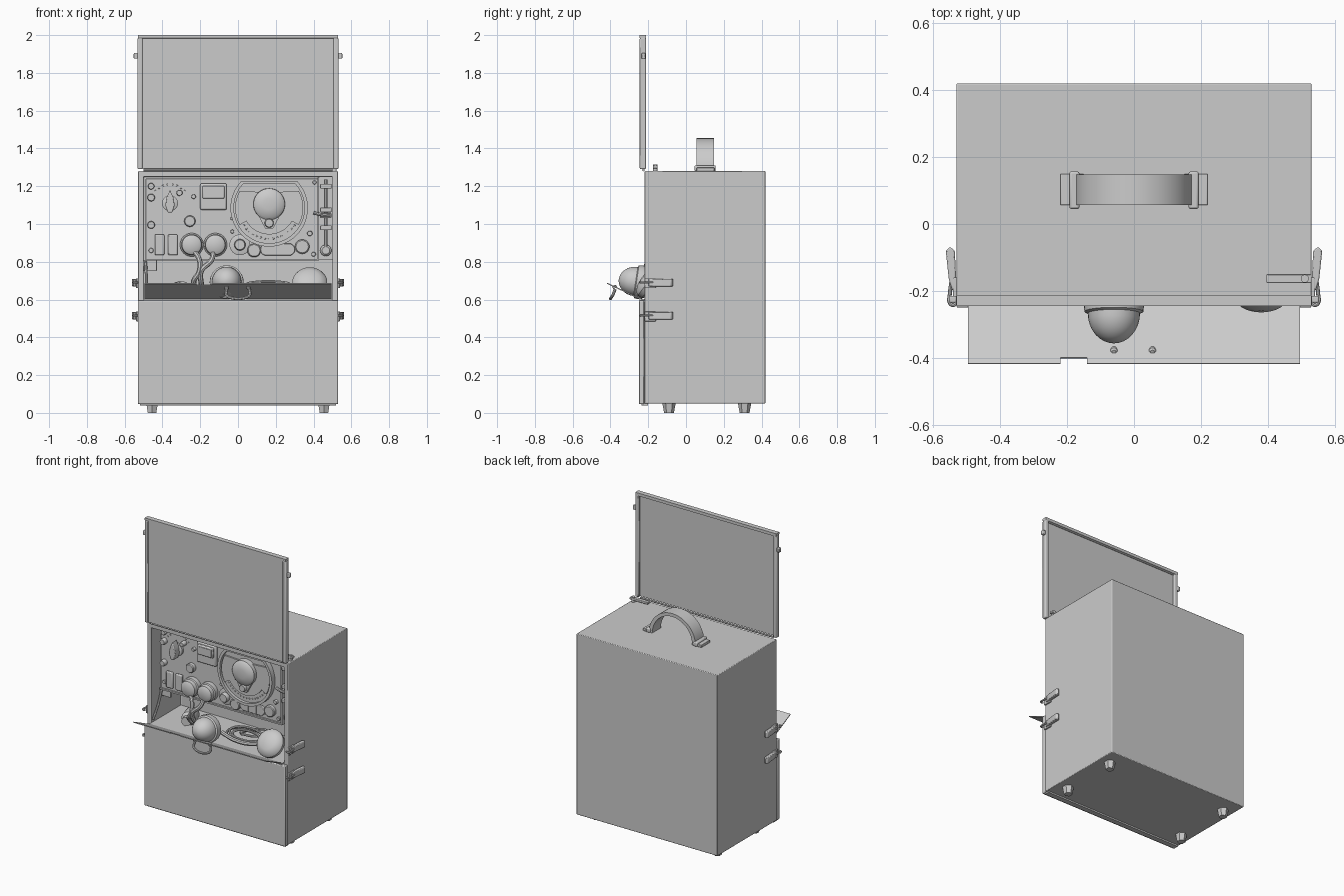
import bpy, bmesh, math
from mathutils import Vector

if "Cube" in bpy.data.objects:
    bpy.data.objects.remove(bpy.data.objects["Cube"])

FACE = -0.13          # y of the control panel face
FRONT = (0, -1, 0)

def finish(name, bm, bevel=0):
    bmesh.ops.recalc_face_normals(bm, faces=bm.faces)
    me = bpy.data.meshes.new(name)
    bm.to_mesh(me)
    bm.free()
    ob = bpy.data.objects.new(name, me)
    bpy.context.collection.objects.link(ob)
    if bevel:
        m = ob.modifiers.new("bevel", 'BEVEL')
        m.width, m.segments, m.limit_method = bevel, 2, 'ANGLE'
    return ob

def box(name, x0, x1, y0, y1, z0, z1, bevel=0):
    bm = bmesh.new()
    bmesh.ops.create_cube(bm, size=1)
    for v in bm.verts:
        v.co = ((x0 + x1) / 2 + v.co.x * (x1 - x0), (y0 + y1) / 2 + v.co.y * (y1 - y0),
                (z0 + z1) / 2 + v.co.z * (z1 - z0))
    return finish(name, bm, bevel)

def prism(name, pts, a, b, axis='y', bevel=0):
    """Extrude a 2D outline from a to b along the axis."""
    put = {'x': lambda p, t: (t, p[0], p[1]), 'y': lambda p, t: (p[0], t, p[1]),
           'z': lambda p, t: (p[0], p[1], t)}[axis]
    bm = bmesh.new()
    lo = [bm.verts.new(put(p, a)) for p in pts]
    hi = [bm.verts.new(put(p, b)) for p in pts]
    bm.faces.new(lo)
    bm.faces.new(hi[::-1])
    for i in range(len(pts)):
        j = (i + 1) % len(pts)
        bm.faces.new((lo[i], lo[j], hi[j], hi[i]))
    return finish(name, bm, bevel)

def lathe(name, loc, profile, axis=FRONT, n=32):
    """Revolve (radius, height) points around the axis at loc, with end caps."""
    q = Vector(axis).to_track_quat('Z', 'Y')
    bm = bmesh.new()
    rings = []
    for r, h in profile:
        rings.append([bm.verts.new(Vector(loc) + q @ Vector((r * math.cos(t), r * math.sin(t), h)))
                      for t in (2 * math.pi * k / n for k in range(n))])
    for p, s in zip(rings, rings[1:]):
        for k in range(n):
            bm.faces.new((p[k], p[(k + 1) % n], s[(k + 1) % n], s[k]))
    bm.faces.new(rings[0])
    bm.faces.new(rings[-1])
    return finish(name, bm)

def knob(name, x, z, r, h, y=FACE):
    return lathe(name, (x, y, z), [(r, 0), (r, h * .8), (r * .85, h)])

def tube(name, pts, r, cyclic=False):
    cu = bpy.data.curves.new(name, 'CURVE')
    cu.dimensions, cu.bevel_depth, cu.bevel_resolution = '3D', r, 2
    cu.use_fill_caps = True
    cu.resolution_u = 6
    sp = cu.splines.new('BEZIER')
    sp.bezier_points.add(len(pts) - 1)
    for b, p in zip(sp.bezier_points, pts):
        b.co = p
        b.handle_left_type = b.handle_right_type = 'AUTO'
    sp.use_cyclic_u = cyclic
    tmp = bpy.data.objects.new(name + "_path", cu)
    me = bpy.data.meshes.new_from_object(tmp)
    bpy.data.objects.remove(tmp)
    ob = bpy.data.objects.new(name, me)
    bpy.context.collection.objects.link(ob)
    return ob

def arc(cx, cz, r, a0, a1, n=24):
    return [(cx + r * math.cos(math.radians(a0 + (a1 - a0) * k / n)),
             cz + r * math.sin(math.radians(a0 + (a1 - a0) * k / n))) for k in range(n + 1)]

# Case: one box with the front face inset and pushed in to make the compartment
bm = bmesh.new()
bmesh.ops.create_cube(bm, size=1)
for v in bm.verts:
    v.co = (v.co.x * 1.06, .1 + v.co.y * .64, .665 + v.co.z * 1.23)
front = min(bm.faces, key=lambda f: f.calc_center_median().y)
bmesh.ops.inset_region(bm, faces=[front], thickness=.02)
for v in front.verts:
    v.co.x = math.copysign(.5, v.co.x)
    v.co.z = 1.25 if v.co.z > .6 else .6
new = bmesh.ops.extrude_discrete_faces(bm, faces=[front])["faces"][0]
for v in new.verts:
    v.co.y = .1
finish("case_body", bm, .004)
box("lower_front_cover", -.53, .53, -.25, -.221, .047, .595, .005)
box("lower_cover_lip", -.52, .52, -.235, -.2, .04, .052)

# Open lid standing above the case: plate with raised rim
box("lid_plate", -.525, .525, -.24, -.228, 1.295, 1.99)
for s in (-1, 1):
    box("lid_side_rim", *sorted((s * .505, s * .532)), -.245, -.212, 1.29, 1.985, .006)
    box("lid_catch", *sorted((s * .53, s * .552)), -.235, -.215, 1.875, 1.905, .004)
prism("lid_top_rim", [(-.245, 1.985), (-.245, 2), (-.212, 2), (-.212, 1.98), (-.225, 1.975)], -.53, .53, 'x')
tube("lid_hinge", [(-.5, -.226, 1.286), (.5, -.226, 1.286)], .007)
box("lid_stay", .395, .53, -.176, -.15, 1.294, 1.31, .003)
lathe("lid_stay_pivot", (.51, -.163, 1.28), [(.012, 0), (.012, .035)], (0, 0, 1), 16)

# Feet
for x in (-.455, .455):
    for y in (-.09, .31):
        f = lathe("foot", (0, 0, 0), [(.026, 0), (.035, .05)], (0, 0, 1), 6)
        f.rotation_euler.z = math.pi / 2
        f.location = (x, y, 0)

# Carrying handle on top: arched strap with flat ends and brackets
def arch(a, h):
    return [(a * math.cos(math.pi * k / 24), 1.282 + h * math.sin(math.pi * k / 24)) for k in range(25)]
prism("handle_strap", arch(.175, .172) + arch(.15, .15)[::-1], .056, .148)
for s in (-1, 1):
    box("handle_end", *sorted((s * .15, s * .22)), .056, .15, 1.28, 1.298, .003)
    box("handle_bracket", *sorted((s * .163, s * .193)), .045, .157, 1.28, 1.31, .006)

# Side latches, two per side
for s in (-1, 1):
    for z in (.69, .515):
        prism("latch_lever", [(s * .53, -.19), (s * .542, -.2), (s * .553, -.165), (s * .562, -.08),
                              (s * .55, -.068), (s * .535, -.08)], z - .02, z + .02, 'z', .004)
        box("latch_base", *sorted((s * .528, s * .54)), -.22, -.16, z - .03, z + .022, .003)
        tube("latch_hook", [(s * .545, -.17, z), (s * .55, -.21, z), (s * .55, -.235, z),
                            (s * .54, -.242, z), (s * .53, -.235, z)], .006)

# Control panel and the narrow side bay with its rod
box("panel_chassis", -.49, .425, FACE, .1, .81, 1.24, .004)
box("panel_frame_bottom", -.49, .43, FACE - .012, FACE + .02, .806, .816)
box("panel_frame_right", .42, .43, FACE - .012, FACE + .02, .806, 1.245)
box("side_bay", .43, .5, FACE + .03, .1, .81, 1.25)
tube("bay_rod", [(.465, FACE, .86), (.465, FACE, 1.235)], .01)
for z in (.98, 1.045, 1.075, 1.2):
    box("rod_clip", .435, .495, FACE - .025, FACE + .03, z - .013, z + .013, .004)
tube("bay_lever", [(.40, FACE - .03, 1.06), (.44, FACE - .035, 1.05), (.49, FACE - .03, 1.05)], .009)
lathe("bay_socket", (.465, FACE + .03, .86), [(.03, 0), (.03, .03), (.02, .04)], FRONT, 24)

# Small screws and sockets: x, z, radius, height
for x, z, r, h in [(-.46, 1.2, .017, .02), (-.46, 1.14, .02, .03), (-.46, .995, .02, .03),
                   (-.46, .86, .013, .01), (-.31, 1.165, .016, .035), (-.235, 1.145, .012, .02),
                   (-.255, 1.015, .03, .03), (.01, .89, .055, .015), (.01, .89, .03, .045),
                   (.085, .86, .036, .03), (.34, .88, .038, .025), (.38, .95, .014, .015),
                   (-.03, 1.03, .01, .012), (-.03, .96, .01, .012), (.405, 1.22, .01, .01),
                   (.4, .84, .012, .012)]:
    knob("panel_fitting", x, z, r, h)

# Selector switch with pointer and scale ticks
knob("selector_skirt", -.36, 1.11, .042, .02)
prism("selector_pointer", [(-.36, 1.18), (-.378, 1.14), (-.385, 1.1), (-.372, 1.06), (-.348, 1.06),
                           (-.335, 1.1), (-.342, 1.14)], FACE - .065, FACE - .015, bevel=.005)
for x, z in arc(-.36, 1.11, .1, 40, 140, 7):
    knob("selector_tick", x, z, .005, .004)

# Meter
box("meter_case", -.2, -.06, FACE - .025, FACE, 1.075, 1.215, .008)
box("meter_bezel", -.188, -.072, FACE - .04, FACE - .02, 1.135, 1.202, .006)
box("meter_window", -.178, -.082, FACE - .043, FACE - .03, 1.145, 1.192)

# Fuse covers and slotted name-free cover
for x in (-.415, -.345):
    box("fuse_cover", x - .025, x + .025, FACE - .018, FACE, .835, .945, .006)
prism("long_cover", arc(.27, .865, .032, -90, 90, 10) + arc(.15, .865, .032, 90, 270, 10),
      FACE - .02, FACE, bevel=.003)
for x in (.18, .24):
    box("cover_rib", x - .003, x + .003, FACE - .024, FACE - .01, .836, .894)

# Large tuning dial: clipped disc, rim, scale mask and hub
CX, CZ = .165, 1.085
outer = arc(CX, CZ, .205, 137, 403, 48)
inner = arc(CX, CZ, .187, 137, 403, 48)
prism("dial_base", outer, FACE - .015, FACE)
prism("dial_rim", outer + inner[::-1], FACE - .035, FACE)
box("dial_top_bar", CX - .15, CX + .15, FACE - .035, FACE, 1.213, 1.227)
mask = arc(CX, CZ, .18, 150, 210, 12) + arc(CX, CZ, .14, 210, 330, 24) + arc(CX, CZ, .18, -30, 30, 12)
prism("dial_mask", mask + [(CX + .06, 1.17), (CX - .06, 1.17)], FACE - .026, FACE)
for x, z in arc(CX, CZ, .163, 215, 325, 14):
    knob("dial_mark", x, z, .005, .006, FACE - .014)
lathe("dial_hub", (CX, FACE, 1.105), [(.085, 0), (.083, .05), (.07, .062), (.03, .07)], n=48)
prism("dial_pointer", [(CX - .06, 1.05), (CX + .06, 1.05), (CX + .02, .975), (CX - .02, .975)],
      FACE - .045, FACE)
knob("dial_fine_knob", CX, 1.005, .024, .065)

# Headset plugs and cables
for x, side in ((-.245, 1), (-.12, -1)):
    lathe("plug", (x, FACE, .89), [(.062, 0), (.062, .03), (.055, .035), (.052, .06), (.035, .07)])
    tube("plug_cable", [(x + side * .01, FACE - .05, .86), (x + .01 + side * .03, FACE - .07, .81),
                        (-.2 + side * -.005, FACE - .08, .75), (-.215 + side * -.02, FACE - .06, .69),
                        (-.18, FACE, .63)], .014)

# Fold-out tray flap with notch, rivets and pull handle
flap = prism("tray_flap", [(-.495, 0), (.495, 0), (.495, -.197), (-.14, -.197), (-.14, -.178),
                           (-.22, -.178), (-.22, -.197), (-.495, -.197)], 0, .006, 'z')
flap.location, flap.rotation_euler.x = (0, -.24, .6), math.radians(-25)
box("tray_floor", -.5, .5, -.245, .1, .596, .604)
for x in (-.06, .055):
    lathe("flap_rivet", (x, -.375, .66), [(.011, 0), (.011, .012), (.006, .017)], (0, -.42, .9), 16)
tube("flap_handle", [(-.06, -.375, .655), (-.062, -.387, .625), (-.045, -.395, .612),
                     (.045, -.395, .612), (.062, -.387, .625), (.06, -.375, .655)], .008)

# Headset: two ear cups, headband, cord and a barrel-shaped microphone
dome = [(.078 * math.cos(t), .035 + .09 * math.sin(t)) for t in (math.pi / 2 * k / 8 for k in range(8))]
lathe("ear_cup_left", (-.06, -.232, .69),
      [(.06, -.03), (.087, -.01), (.09, .01), (.088, .03)] + dome + [(.004, .125)], (0, -1, .15))
lathe("ear_cup_right", (.38, -.18, .68),
      [(.06, -.03), (.09, 0), (.092, .025), (.08, .045), (.05, .06), (.01, .065)], (0, -.8, .6))
for rx, ry, z in ((.14, .065, .66), (.12, .05, .675), (.1, .035, .66)):
    tube("headband", [(.16 + rx * math.cos(k * math.pi / 6), -.14 + ry * math.sin(k * math.pi / 6),
                       z + .02 * math.sin(k * math.pi / 6)) for k in range(12)], .008, True)
tube("headband_link", [(.02, -.2, .67), (.14, -.22, .655), (.26, -.21, .66), (.34, -.17, .68)], .014)
tube("headset_cord", [(.05, -.05, .62), (.1, .02, .63), (.22, .0, .65), (.2, -.06, .64), (.08, -.08, .63)], .008)
lathe("microphone", (-.32, -.02, .65), [(.035, 0), (.045, .02), (.045, .1), (.03, .12), (.03, .15)], (.3, -1, 0))
tube("tray_stay", [(-.49, -.12, .8), (-.485, -.16, .72), (-.485, -.22, .63)], .008)
box("tray_stay_plate", -.5, -.43, -.11, -.1, .75, .81, .003)

# Smooth the round parts, keeping sharp edges
for ob in bpy.data.objects:
    ob.select_set(ob.type == 'MESH')
    bpy.context.view_layer.objects.active = ob
bpy.ops.object.shade_smooth_by_angle(angle=math.radians(35))
